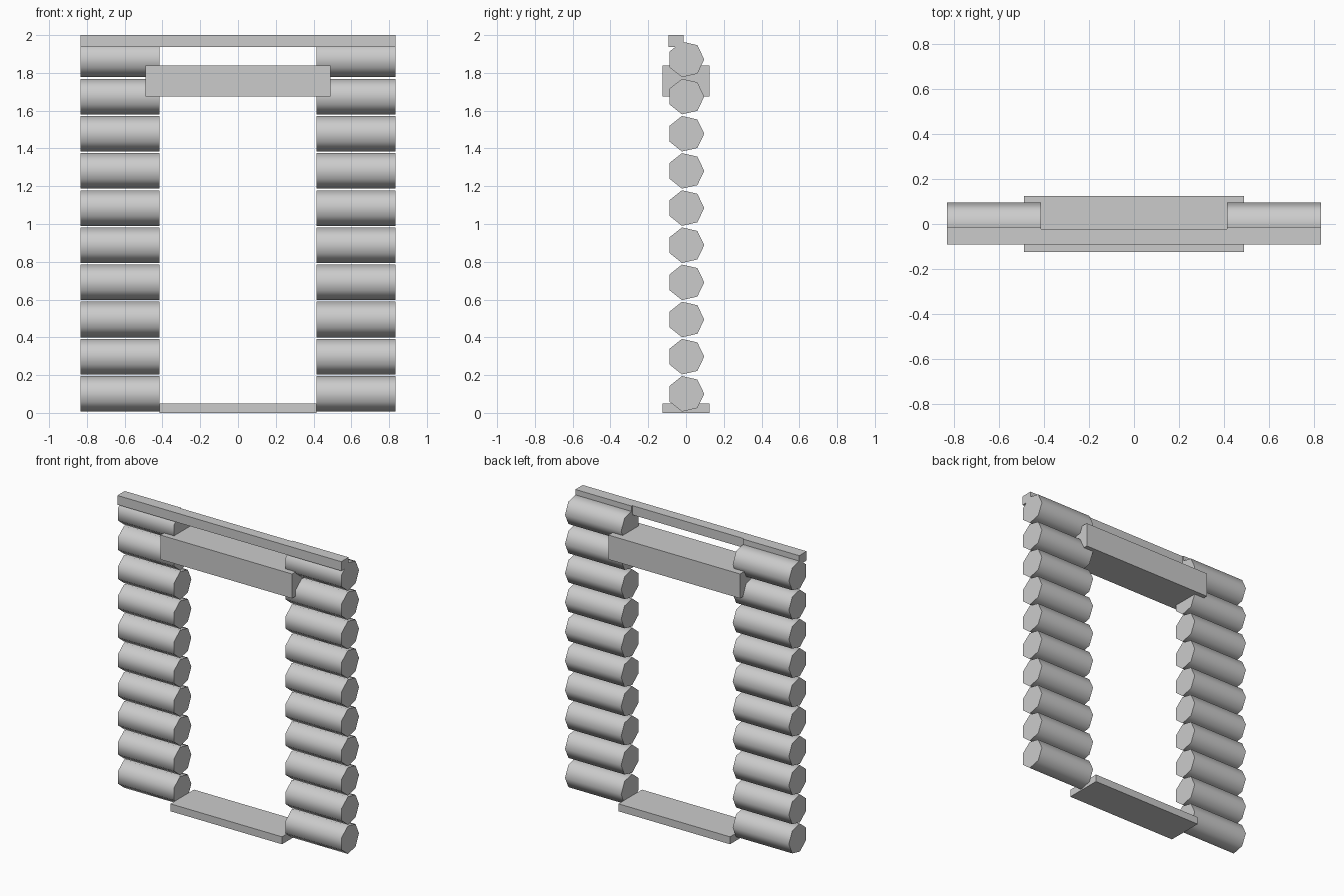
import bpy, bmesh
from math import cos, sin, tau, radians

if "Cube" in bpy.data.objects:
    bpy.data.objects.remove(bpy.data.objects["Cube"])


def prism(name, pts, vec):
    """Extrude a closed polygon along a vector."""
    bm = bmesh.new()
    face = bm.faces.new([bm.verts.new(p) for p in pts])
    ext = bmesh.ops.extrude_face_region(bm, geom=[face])
    verts = [g for g in ext["geom"] if isinstance(g, bmesh.types.BMVert)]
    bmesh.ops.translate(bm, verts=verts, vec=vec)
    # extrusion keeps the starting cap; make all normals face outward
    bmesh.ops.recalc_face_normals(bm, faces=bm.faces)
    me = bpy.data.meshes.new(name)
    bm.to_mesh(me)
    bm.free()
    ob = bpy.data.objects.new(name, me)
    bpy.context.collection.objects.link(ob)
    return ob


def board(name, hx, hy, z0, z1):
    return prism(name, [(-hx, -hy, z0), (hx, -hy, z0), (hx, hy, z0), (-hx, hy, z0)],
                 (0, 0, z1 - z0))


X_IN, X_OUT, R, SIDES = 0.415, 0.833, 0.0965, 7

# Stacked seven-sided logs on both sides of the opening
for side, x0 in (("left", -X_OUT), ("right", X_IN)):
    for i in range(10):
        z = 0.101 + 0.1967 * i
        ring = [(x0, R * cos(tau * k / SIDES), z + R * sin(tau * k / SIDES))
                for k in range(SIDES)]
        log = prism(f"{side}_log_{i + 1}", ring, (X_OUT - X_IN, 0, 0))
        bpy.ops.object.select_all(action='DESELECT')
        log.select_set(True)
        bpy.context.view_layer.objects.active = log
        bpy.ops.object.shade_smooth_by_angle(angle=radians(60))

# Threshold and lintel
board("threshold", X_IN, 0.125, 0.0, 0.05)
board("lintel", 0.49, 0.125, 1.674, 1.838)

# Top rail, slightly thinner across the opening
yf, ym, ye = -0.092, -0.022, -0.014
prism("top_rail", [(x, y, 1.938) for x, y in (
    (-X_OUT, yf), (X_OUT, yf), (X_OUT, ye), (X_IN, ye),
    (X_IN, ym), (-X_IN, ym), (-X_IN, ye), (-X_OUT, ye))], (0, 0, 0.062))
